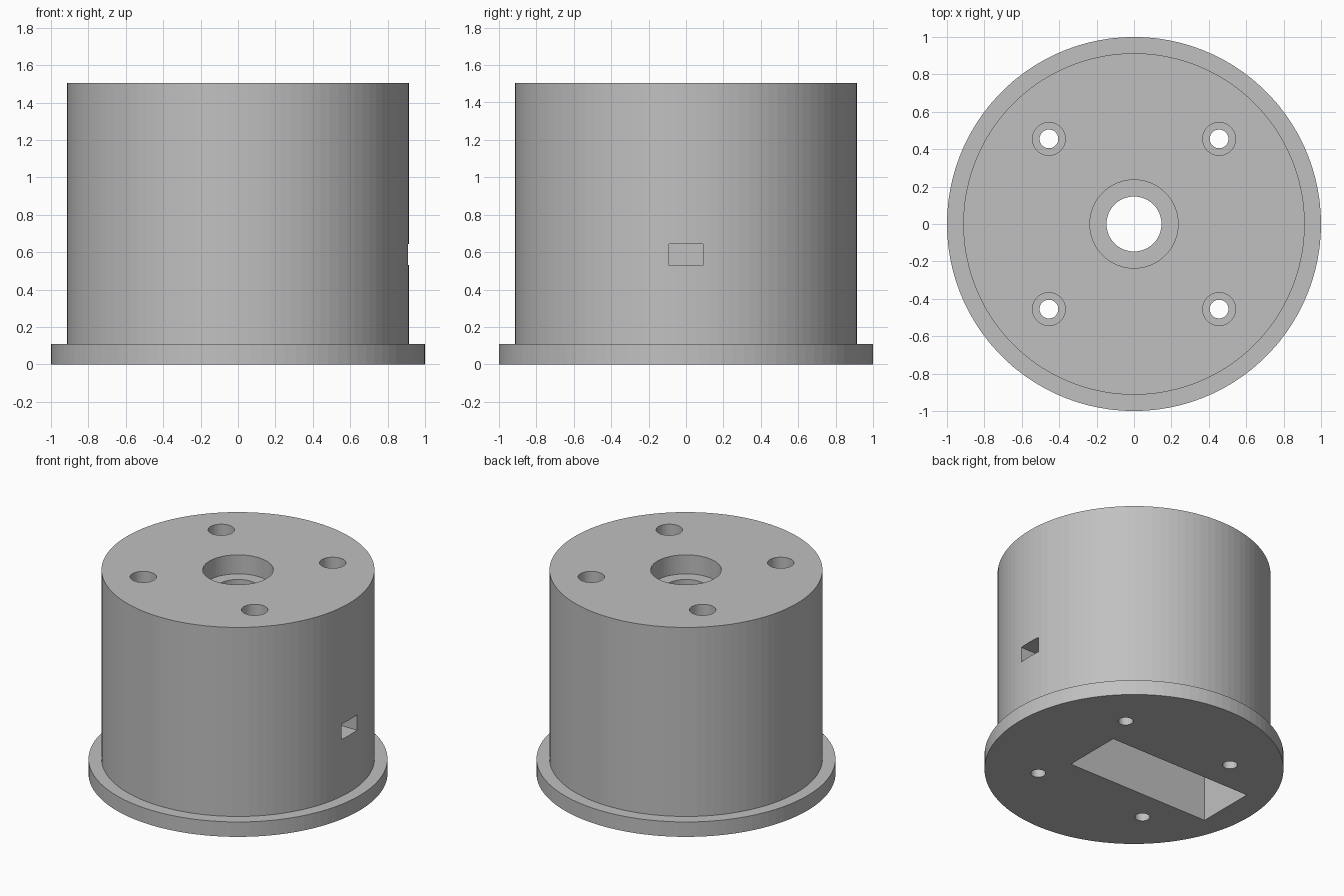
import bpy
import bmesh
import math
from mathutils import Matrix, Vector

cube = bpy.data.objects.get("Cube")
if cube:
    bpy.data.objects.remove(cube, do_unlink=True)

# Single plain grey material
GREY = (0.53, 0.53, 0.53, 1.0)
grey = bpy.data.materials.new("plain grey")
grey.use_nodes = True
grey.diffuse_color = GREY
grey.node_tree.nodes["Principled BSDF"].inputs["Base Color"].default_value = GREY


def add_object(name, bm):
    bmesh.ops.recalc_face_normals(bm, faces=bm.faces)
    mesh = bpy.data.meshes.new(name)
    bm.to_mesh(mesh)
    bm.free()
    mesh.materials.append(grey)
    obj = bpy.data.objects.new(name, mesh)
    bpy.context.collection.objects.link(obj)
    return obj


def lathe(name, profile, sides, x=0, y=0):
    """Solid of revolution from (radius, height) points that start and end on the axis."""
    bm = bmesh.new()
    verts = [bm.verts.new((r, 0, z)) for r, z in profile]
    edges = [bm.edges.new(pair) for pair in zip(verts, verts[1:])]
    bmesh.ops.spin(bm, geom=verts + edges, cent=(0, 0, 0), axis=(0, 0, 1),
                   angle=math.tau, steps=sides, use_merge=True)
    bmesh.ops.remove_doubles(bm, verts=bm.verts, dist=0.0001)
    bmesh.ops.translate(bm, verts=bm.verts, vec=(x, y, 0))
    return add_object(name, bm)


def box(name, low, high):
    low, high = Vector(low), Vector(high)
    bm = bmesh.new()
    place = Matrix.Translation((low + high) / 2) @ Matrix.Diagonal((*(high - low), 1))
    bmesh.ops.create_cube(bm, size=1, matrix=place)
    return add_object(name, bm)


def stepped_bore(name, wide, narrow, step, sides, x=0, y=0, bottom=-0.1):
    profile = [(0, bottom), (narrow, bottom), (narrow, step),
               (wide, step), (wide, 1.7), (0, 1.7)]
    return lathe(name, profile, sides, x, y)


# Round housing with a flange at its foot
housing = lathe("housing", [(0, 0), (1, 0), (1, 0.11), (0.913, 0.11),
                            (0.913, 1.505), (0, 1.505)], 100)

# Cutters: underside pocket, cable slot, shaft bore and four screw bores
cutters = [
    box("motor_pocket", (-0.8, -0.22, -0.1), (0.366, 0.22, 1.2)),
    box("cable_slot", (0.3, -0.09, 0.53), (1.1, 0.09, 0.643)),
    stepped_bore("shaft_bore", 0.236, 0.147, 1.365, 64, bottom=1.0),
]
for sx in (-1, 1):
    for sy in (-1, 1):
        cutters.append(stepped_bore("screw_bore", 0.088, 0.05, 0.5, 40,
                                    sx * 0.455, sy * 0.455))

# Cut each opening, then discard its cutter
bpy.context.view_layer.objects.active = housing
for cutter in cutters:
    cutter.hide_render = True
    cut = housing.modifiers.new(cutter.name, "BOOLEAN")
    cut.operation = "DIFFERENCE"
    cut.solver = "EXACT"
    cut.object = cutter
    bpy.ops.object.modifier_apply(modifier=cut.name)
    bpy.data.objects.remove(cutter, do_unlink=True)
